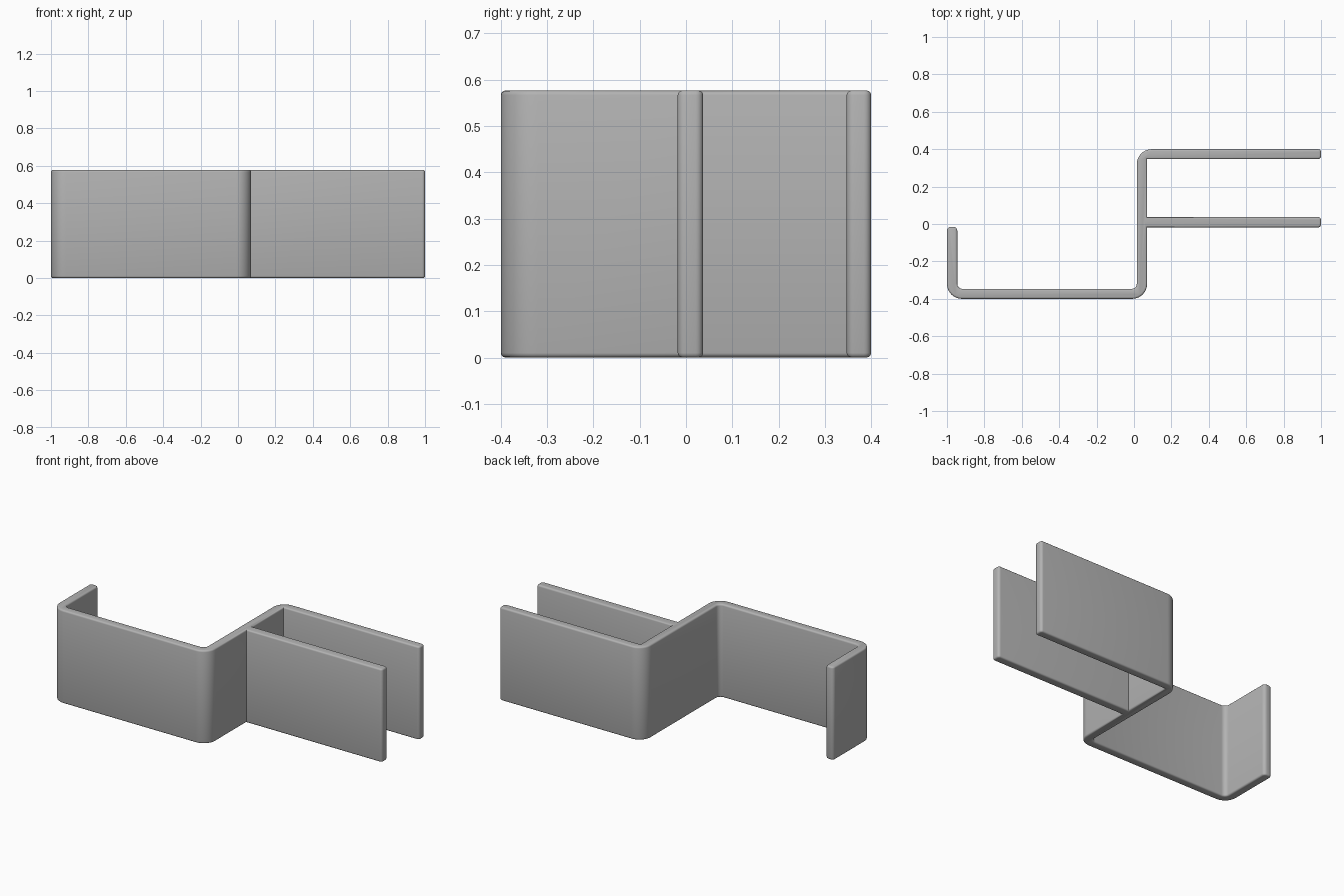
import bpy, bmesh, math
from mathutils import Vector

if "Cube" in bpy.data.objects:
    bpy.data.objects.remove(bpy.data.objects["Cube"])

HEIGHT = 0.577   # strip width, standing upright
RIM = 0.010      # rounding of the top and bottom rims

grey = bpy.data.materials.new("plain grey")
grey.diffuse_color = (0.45, 0.45, 0.45, 1)
grey.use_nodes = True
grey.node_tree.nodes["Principled BSDF"].inputs["Base Color"].default_value = grey.diffuse_color

# Outline of the bent strip seen from above: x, y, corner radius
corners = [
    (-1.0, -0.4, 0.08), (0.07, -0.4, 0.08),            # hook base, outer
    (0.07, -0.018, 0), (1.0, -0.018, 0.016),           # middle arm
    (1.0, 0.037, 0.016), (0.07, 0.037, 0),
    (0.07, 0.347, 0), (1.0, 0.347, 0.016),             # back arm
    (1.0, 0.4, 0.016), (0.015, 0.4, 0.08),
    (0.015, -0.347, 0.028), (-0.945, -0.347, 0.028),   # hook base, inner
    (-0.945, -0.015, 0.02), (-1.0, -0.015, 0.02),      # hook lip
]


def fillet(before, corner, after, radius, steps):
    """Points of a round replacing a right-angled corner."""
    if radius == 0:
        return [corner]
    a = (before - corner).normalized() * radius
    b = (after - corner).normalized() * radius
    centre = corner + a + b
    angles = [math.pi / 2 * i / steps for i in range(steps + 1)]
    return [centre - b * math.cos(t) - a * math.sin(t) for t in angles]


outline = []
for i, (x, y, r) in enumerate(corners):
    prev = Vector(corners[i - 1][:2])
    nxt = Vector(corners[(i + 1) % len(corners)][:2])
    outline += fillet(prev, Vector((x, y)), nxt, r, 10 if r > 0.05 else 5)

# Extrude the outline upward and round both rims
bm = bmesh.new()
base = bm.faces.new([bm.verts.new((p.x, p.y, 0)) for p in outline])
top = bmesh.ops.extrude_face_region(bm, geom=[base], use_keep_orig=True)
bmesh.ops.translate(bm, vec=(0, 0, HEIGHT),
                    verts=[g for g in top["geom"] if isinstance(g, bmesh.types.BMVert)])
bmesh.ops.recalc_face_normals(bm, faces=bm.faces)
rims = [e for e in bm.edges if abs(e.verts[0].co.z - e.verts[1].co.z) < 1e-5]
bmesh.ops.bevel(bm, geom=rims, offset=RIM, segments=3, profile=0.5,
                affect='EDGES', clamp_overlap=True)
bmesh.ops.recalc_face_normals(bm, faces=bm.faces)

mesh = bpy.data.meshes.new("bent_bracket")
bm.to_mesh(mesh)
bm.free()
mesh.materials.append(grey)
bracket = bpy.data.objects.new("bent_bracket", mesh)
bpy.context.collection.objects.link(bracket)
bpy.context.view_layer.objects.active = bracket
bracket.select_set(True)
bpy.ops.object.shade_smooth_by_angle(angle=math.radians(35))
